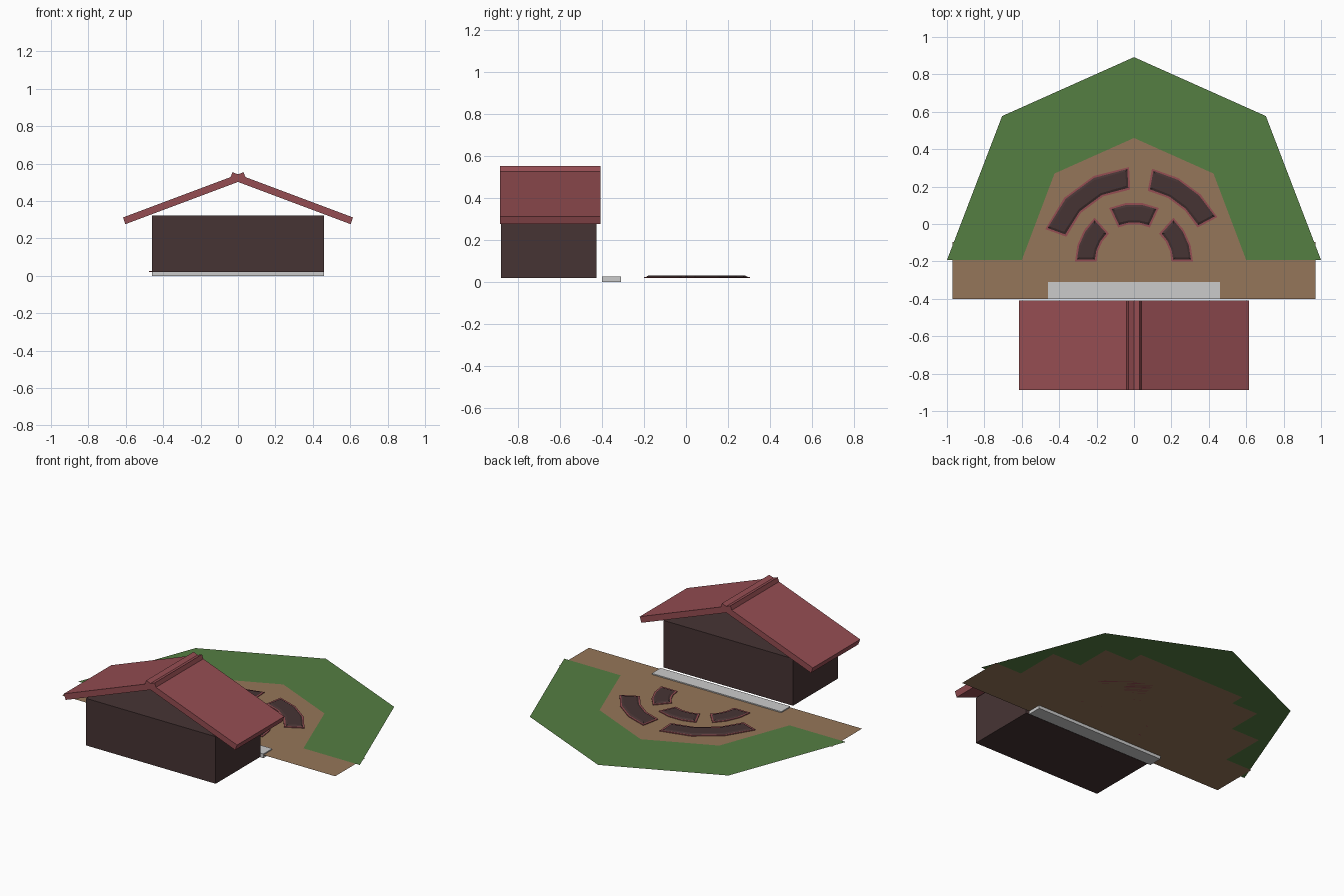
import bpy, bmesh
from math import sin, cos, radians

if "Cube" in bpy.data.objects:
    bpy.data.objects.remove(bpy.data.objects["Cube"])


def mat(name, r, g, b):
    m = bpy.data.materials.new(name)
    m.diffuse_color = (r, g, b, 1)
    m.use_nodes = True
    m.node_tree.nodes["Principled BSDF"].inputs["Base Color"].default_value = m.diffuse_color
    return m


RED = mat("red", 0.30, 0.075, 0.085)
DARK = mat("dark_wood", 0.062, 0.034, 0.034)
SOIL = mat("soil", 0.30, 0.18, 0.10)
GRASS = mat("grass", 0.09, 0.21, 0.055)


def finish(name, bm, material=None):
    bmesh.ops.recalc_face_normals(bm, faces=bm.faces)
    me = bpy.data.meshes.new(name)
    bm.to_mesh(me)
    bm.free()
    ob = bpy.data.objects.new(name, me)
    bpy.context.collection.objects.link(ob)
    if material:
        me.materials.append(material)
    return ob


def box(name, lo, hi, material=None):
    bm = bmesh.new()
    bmesh.ops.create_cube(bm, size=1)
    for v in bm.verts:
        v.co = [(a + b) / 2 + c * (b - a) for a, b, c in zip(lo, hi, v.co)]
    return finish(name, bm, material)


def sheet(name, pts, z, material):
    bm = bmesh.new()
    f = bm.faces.new([bm.verts.new((x, y, z)) for x, y in pts])
    f.normal_update()
    if f.normal.z < 0:
        f.normal_flip()
    me = bpy.data.meshes.new(name)
    bm.to_mesh(me)
    bm.free()
    me.materials.append(material)
    bpy.context.collection.objects.link(bpy.data.objects.new(name, me))


def mirrored(half):
    return half + [(-x, y) for x, y in reversed(half) if x]


# Flat ground: stepped soil, with a grass band just above it
sheet("soil_ground", mirrored([(0.97, -0.40), (0.97, -0.095), (0.78, -0.095), (0.78, 0.20),
                               (0.575, 0.20), (0.575, 0.43), (0.385, 0.43), (0.385, 0.52)]),
      0.02, SOIL)
outer = mirrored([(1.0, -0.193), (0.705, 0.577), (0, 0.892)])
inner = mirrored([(0.60, -0.193), (0.425, 0.27), (0, 0.46)])
sheet("grass_band", outer + inner[::-1], 0.0215, GRASS)

# Cabin body and stone step
box("cabin_walls", (-0.46, -0.883, 0.02), (0.46, -0.428, 0.322), DARK)
box("stone_step", (-0.46, -0.40, 0), (0.46, -0.31, 0.027))

# Roof slabs, each running slightly past the ridge so that they cross
for name, s in (("roof_left", 1), ("roof_right", -1)):
    bm = bmesh.new()
    prof = [(-0.615, 0.312), (0.03, 0.554), (0.043, 0.518), (-0.602, 0.276)]
    f = bm.faces.new([bm.verts.new((s * x, -0.888, z)) for x, z in prof])
    ext = bmesh.ops.extrude_face_region(bm, geom=[f])["geom"]
    bmesh.ops.translate(bm, vec=(0, 0.48, 0),
                        verts=[g for g in ext if isinstance(g, bmesh.types.BMVert)])
    finish(name, bm, RED)


# Arc block: annular sector around (0, -0.2), top optionally tapered inward
def arc_block(name, r0, r1, a0, a1, inset, taper, z0, z1, material, segs=3):
    bm = bmesh.new()

    def ring(d, z):
        def arc(r):
            e = d / r
            lo, hi = radians(a0) + e, radians(a1) - e
            return [bm.verts.new((r * cos(lo + (hi - lo) * i / segs),
                                  r * sin(lo + (hi - lo) * i / segs) - 0.2, z))
                    for i in range(segs + 1)]
        return arc(r0 + d), arc(r1 - d)
    (bi, bo), (ti, to) = ring(inset, z0), ring(inset + taper, z1)
    for i in range(segs):
        for quad in ((bi[i], bi[i + 1], bo[i + 1], bo[i]), (ti[i], ti[i + 1], to[i + 1], to[i]),
                     (bi[i], bi[i + 1], ti[i + 1], ti[i]), (bo[i], bo[i + 1], to[i + 1], to[i])):
            bm.faces.new(quad)
    for i in (0, segs):
        bm.faces.new((bi[i], bo[i], to[i], ti[i]))
    finish(name, bm, material)


# Curved low benches: red edging with a dark raised top
for n, r0, r1, a0, a1 in (("inner_right", 0.20, 0.315, 0, 48), ("inner_middle", 0.20, 0.315, 65, 115),
                          ("inner_left", 0.20, 0.315, 132, 180), ("outer_right", 0.385, 0.505, 28, 79),
                          ("outer_left", 0.385, 0.505, 93, 160)):
    arc_block("bench_edging_" + n, r0, r1, a0, a1, 0, 0, 0.02, 0.025, RED)
    arc_block("bench_top_" + n, r0, r1, a0, a1, 0.009, 0.012, 0.0245, 0.031, DARK)
